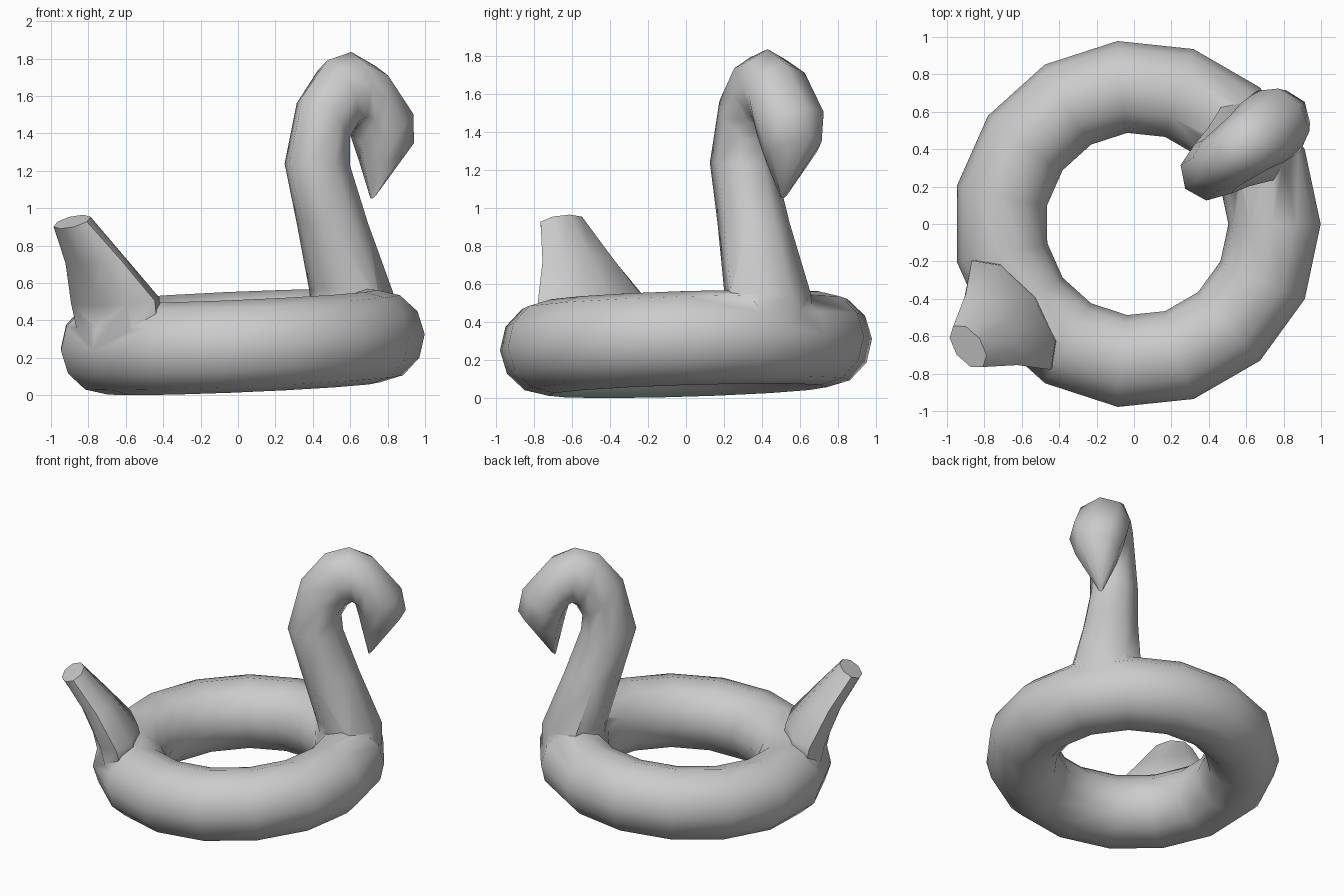
import bpy, bmesh
from math import sin, cos, pi, radians
from mathutils import Matrix, Vector

if "Cube" in bpy.data.objects:
    bpy.data.objects.remove(bpy.data.objects["Cube"])

# Neck and tail lie on one diagonal plane; parts are built along local x, then turned
TURN = Matrix.Translation((0.015, 0, 0)) @ Matrix.Rotation(radians(36), 4, 'Z')


def loft(name, stations, sides=8):
    """Skin of oval sections: (back s, back z, front s, front z, half width)."""
    bm = bmesh.new()
    rings = []
    for bs, bz, fs, fz, w in stations:
        b, f = Vector((bs, 0, bz)), Vector((fs, 0, fz))
        mid, half = (b + f) / 2, (f - b) / 2
        rings.append([bm.verts.new(mid + half * cos(2 * pi * i / sides)
                                   + Vector((0, w * sin(2 * pi * i / sides), 0)))
                      for i in range(sides)])
    for lo, hi in zip(rings, rings[1:]):
        for i in range(sides):
            j = (i + 1) % sides
            bm.faces.new((lo[i], lo[j], hi[j], hi[i]))
    bm.faces.new(rings[0][::-1])
    bm.faces.new(rings[-1])
    bmesh.ops.recalc_face_normals(bm, faces=bm.faces)
    bm.transform(TURN)
    me = bpy.data.meshes.new(name)
    bm.to_mesh(me)
    bm.free()
    ob = bpy.data.objects.new(name, me)
    bpy.context.collection.objects.link(ob)
    return ob


# Inflated ring, tipped up slightly towards the neck
bpy.ops.mesh.primitive_torus_add(major_segments=15, minor_segments=12,
                                 major_radius=0.737, minor_radius=0.247)
ring = bpy.context.object
ring.name = "swim_ring"
ring.data.transform(TURN @ Matrix.Translation((0, 0, 0.285))
                    @ Matrix.Rotation(-0.052, 4, 'Y')
                    @ Matrix.Rotation(radians(12), 4, 'Z'))

# Curved neck running into the drooping head and beak
neck = loft("neck_and_head", [
    (0.56, 0.36, 0.95, 0.36, 0.25),
    (0.51, 0.57, 0.95, 0.54, 0.24),
    (0.41, 0.92, 0.80, 0.92, 0.19),
    (0.32, 1.24, 0.69, 1.23, 0.165),
    (0.41, 1.60, 0.68, 1.34, 0.155),
    (0.57, 1.79, 0.72, 1.41, 0.165),
    (0.73, 1.835, 0.75, 1.43, 0.175),
    (0.89, 1.76, 0.77, 1.42, 0.195),
    (1.08, 1.53, 0.79, 1.35, 0.20),
    (1.11, 1.37, 0.82, 1.22, 0.15),
    (0.90, 1.09, 0.86, 1.05, 0.02),
])

# Flared tail
tail = loft("tail", [
    (-0.94, 0.30, -0.64, 0.32, 0.34),
    (-0.98, 0.48, -0.68, 0.53, 0.36),
    (-1.07, 0.70, -0.85, 0.74, 0.235),
    (-1.19, 0.89, -1.04, 0.965, 0.135),
])

# Weld the parts into one skin
for part in (neck, tail):
    mod = ring.modifiers.new("weld_" + part.name, 'BOOLEAN')
    mod.operation, mod.solver, mod.object = 'UNION', 'EXACT', part
    bpy.ops.object.modifier_apply(modifier=mod.name)
    bpy.data.objects.remove(part)

bpy.ops.object.shade_smooth_by_angle(angle=radians(62))
